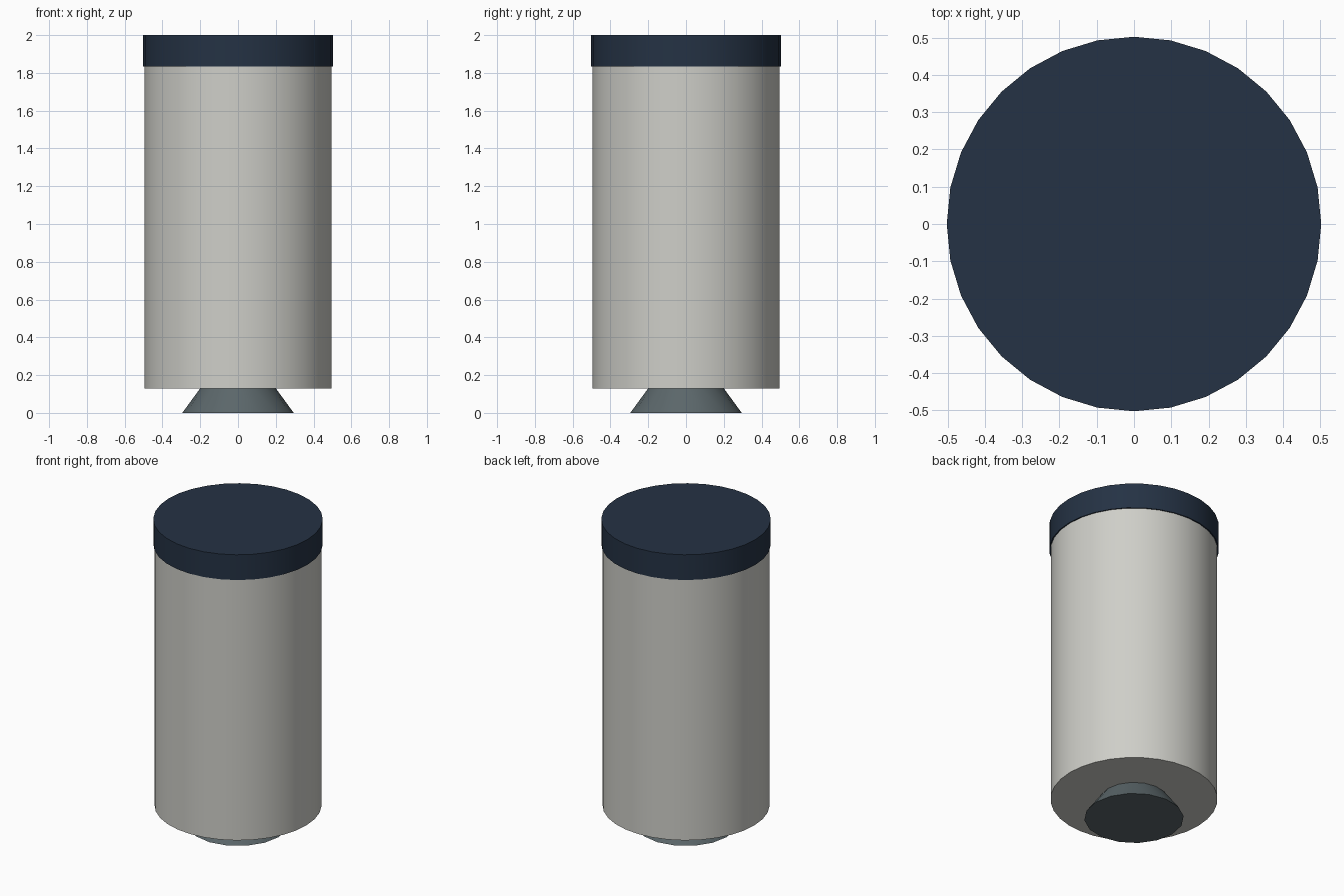
import bpy, math

if "Cube" in bpy.data.objects:
    bpy.data.objects.remove(bpy.data.objects["Cube"])


def material(name, rgb):
    m = bpy.data.materials.new(name)
    m.diffuse_color = (*rgb, 1.0)
    m.use_nodes = True
    m.node_tree.nodes["Principled BSDF"].inputs["Base Color"].default_value = m.diffuse_color
    return m


def frustum(name, sides, r_bottom, r_top, z0, z1, mat):
    """Upright drum or cone section from z0 to z1."""
    bpy.ops.mesh.primitive_cone_add(vertices=sides, radius1=r_bottom, radius2=r_top,
                                    depth=z1 - z0, location=(0, 0, (z0 + z1) / 2))
    ob = bpy.context.object
    ob.name = name
    ob.data.materials.append(mat)
    bpy.ops.object.shade_smooth_by_angle(angle=math.radians(40))
    return ob


light_grey = material("light grey", (0.62, 0.62, 0.58))
navy = material("dark navy", (0.018, 0.032, 0.058))
slate = material("slate grey", (0.105, 0.135, 0.145))

# Flared nozzle, tank body and slightly overhanging top band
frustum("nozzle", 16, 0.295, 0.20, 0.0, 0.13, slate)
frustum("tank_body", 32, 0.495, 0.495, 0.13, 1.835, light_grey)
frustum("top_band", 32, 0.502, 0.502, 1.835, 2.0, navy)
